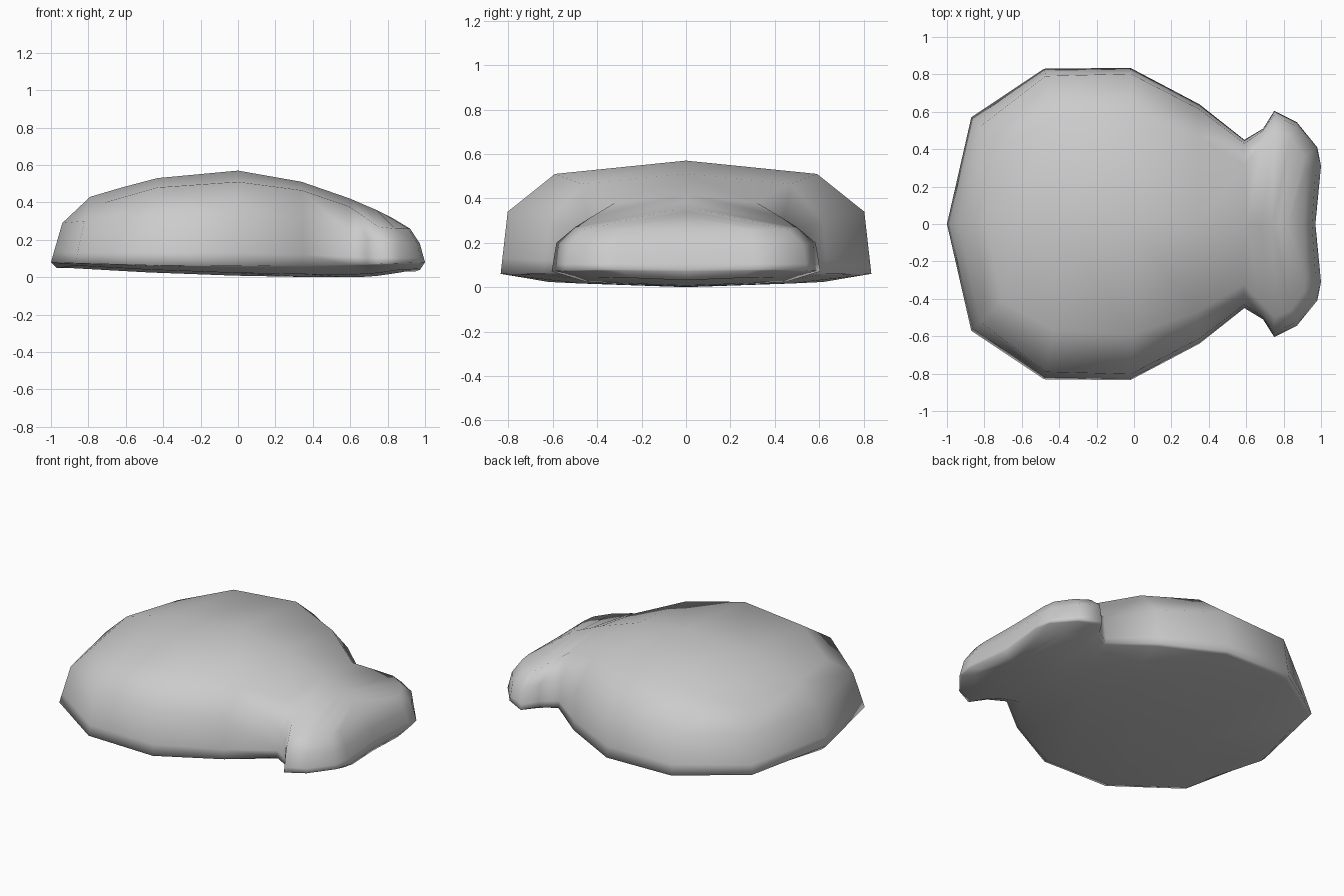
import bpy
import bmesh
from mathutils import Vector

if "Cube" in bpy.data.objects:
    bpy.data.objects.remove(bpy.data.objects["Cube"])

# Stations from nose to tail:
# rim x, rim y, shoulder height, shoulder inset, crown x, crown y, crown z, spine x, spine z
STATIONS = [
    (-1, 0, .29, .29, -.79, 0, .43, -.79, .43),
    (-.87, .57, .3, .3, -.71, .41, .4, -.62, .48),
    (-.48, .83, .33, .15, -.43, .57, .48, -.43, .53),
    (-.02, .835, .34, .13, 0, .59, .51, 0, .57),
    (.35, .64, .3, .15, .34, .47, .465, .34, .51),
    (.59, .45, .24, .15, .59, .32, .38, .6, .42),
    (.69, .51, .21, .12, .68, .42, .32, .68, .385),
    (.75, .605, .2, .2, .75, .5, .27, .74, .36),
    (.87, .545, .19, .22, .84, .46, .26, .78, .34),
    (.98, .41, .18, .3, .91, .36, .26, .82, .32),
    (1, .31, .18, .35, .92, .28, .26, .85, .3),
    (.97, 0, .18, .3, .91, 0, .265, .91, .265),
]


def rim_height(x):
    return .06 + .02 * x * x


def floor_height(x):
    return (x - .6) ** 2 * (.022 if x < .6 else .35)


def section(station):
    """Half cross-section from the spine, over the rim, to the belly line."""
    rx, ry, shoulder_z, inset, cx, cy, cz, sx, sz = station
    rim = Vector((rx, ry, rim_height(rx)))
    crown = Vector((cx, cy, cz))
    shoulder = rim.lerp(crown, inset)
    shoulder.z = shoulder_z
    belly_x = max(-.88, min(.9, rx))
    belly = Vector((belly_x, 0, floor_height(belly_x)))
    inner = rim.lerp(belly, .26)
    inner.z = belly.z + .015 * min(1, ry * 2)
    return [
        Vector((sx, 0, sz)),
        crown,
        shoulder,
        rim.lerp(shoulder, .25),
        rim,
        rim.lerp(inner, .15),
        inner,
        belly,
    ]


def loft_side(bm, side):
    """Skin the half sections on one side of the centre plane."""
    rows = [[bm.verts.new((p.x, p.y * side, p.z)) for p in section(s)]
            for s in STATIONS]
    for a, b in zip(rows, rows[1:]):
        for j in range(len(a) - 1):
            bm.faces.new((a[j], a[j + 1], b[j + 1], b[j]))


# One plain grey finish
grey = bpy.data.materials.new("plain grey")
grey.use_nodes = True
colour = (.6, .6, .6, 1)
grey.diffuse_color = colour
grey.node_tree.nodes["Principled BSDF"].inputs["Base Color"].default_value = colour

# Domed body with a flared tail, both halves welded along the spine
bm = bmesh.new()
for side in (1, -1):
    loft_side(bm, side)
bmesh.ops.remove_doubles(bm, verts=bm.verts, dist=.001)
bmesh.ops.dissolve_degenerate(bm, edges=bm.edges, dist=.001)
bmesh.ops.recalc_face_normals(bm, faces=bm.faces)
for face in bm.faces:
    face.smooth = True
mesh = bpy.data.meshes.new("fish_body")
bm.to_mesh(mesh)
bm.free()
mesh.materials.append(grey)
body = bpy.data.objects.new("fish_body", mesh)
bpy.context.collection.objects.link(body)
